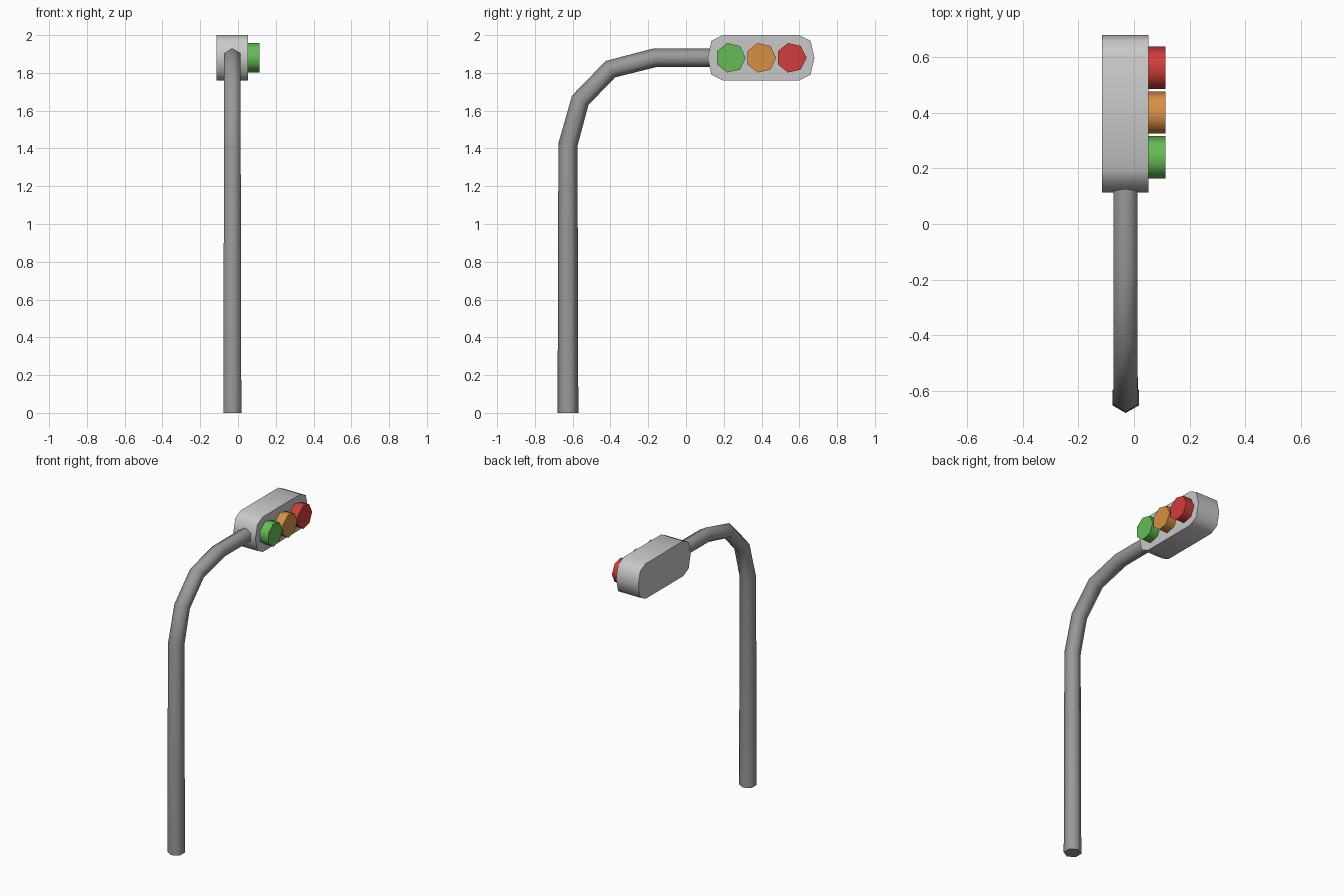
import bpy
import bmesh
import math
from mathutils import Vector

old = bpy.data.objects.get("Cube")
if old:
    bpy.data.objects.remove(old, do_unlink=True)


def material(name, rgb):
    mat = bpy.data.materials.new(name)
    mat.use_nodes = True
    colour = (*rgb, 1)
    mat.diffuse_color = colour
    mat.node_tree.nodes["Principled BSDF"].inputs["Base Color"].default_value = colour
    return mat


def loft(name, rings, mat, angle=65):
    """Skin a list of matching rings, cap both ends and shade smoothly."""
    bm = bmesh.new()
    loops = [[bm.verts.new(p) for p in ring] for ring in rings]
    count = len(loops[0])
    for a, b in zip(loops, loops[1:]):
        for i in range(count):
            j = (i + 1) % count
            bm.faces.new((a[i], a[j], b[j], b[i]))
    bm.faces.new(loops[0])
    bm.faces.new(loops[-1])
    bmesh.ops.recalc_face_normals(bm, faces=bm.faces[:])
    mesh = bpy.data.meshes.new(name)
    bm.to_mesh(mesh)
    bm.free()
    mesh.materials.append(mat)
    obj = bpy.data.objects.new(name, mesh)
    bpy.context.collection.objects.link(obj)
    bpy.ops.object.select_all(action="DESELECT")
    obj.select_set(True)
    bpy.context.view_layer.objects.active = obj
    bpy.ops.object.shade_smooth_by_angle(angle=math.radians(angle))
    return obj


def prism(name, outline, x0, x1, mat):
    """Extrude a (y, z) outline along x."""
    return loft(name, [[(x, y, z) for y, z in outline] for x in (x0, x1)], mat)


# Tapered hexagonal pole bending over into the arm
POLE_X = -0.03
path = [Vector((POLE_X, y, z)) for y, z in (
    (-0.625, 0), (-0.625, 1.42), (-0.56, 1.655),
    (-0.4, 1.82), (-0.165, 1.88), (0.13, 1.88))]
radii = (0.055, 0.051, 0.05, 0.05, 0.05, 0.05)
side = Vector((1, 0, 0))
rings = []
for i, (centre, radius) in enumerate(zip(path, radii)):
    before = (centre - path[i - 1]).normalized() if i else None
    after = (path[i + 1] - centre).normalized() if i + 1 < len(path) else None
    tangent = ((before or after) + (after or before)).normalized()
    out = side.cross(tangent)
    rings.append([centre + radius * (out * math.cos(k * math.pi / 3)
                                     + side * math.sin(k * math.pi / 3))
                  for k in range(6)])
loft("pole", rings, material("pole grey", (0.32, 0.32, 0.32)))

# Signal housing with chamfered round ends
MID_Y, MID_Z = 0.397, 1.88
quarter = [(0.283, 0), (0.262, 0.09), (0.203, 0.12)]
upper = quarter + [(-y, z) for y, z in reversed(quarter)]
outline = upper + [(y, -z) for y, z in reversed(upper[1:-1])]
prism("signal_housing", [(MID_Y + y, MID_Z + z) for y, z in outline],
      -0.115, 0.052, material("housing grey", (0.58, 0.58, 0.58)))

# Seven-sided lamps
lamps = (("green", (0.13, 0.5, 0.09)),
         ("amber", (0.68, 0.28, 0.06)),
         ("red", (0.64, 0.045, 0.045)))
for i, (name, rgb) in enumerate(lamps):
    y = MID_Y + (i - 1) * 0.161
    ring = [(y + 0.08 * math.cos(k * math.tau / 7),
             MID_Z + 0.08 * math.sin(k * math.tau / 7)) for k in range(7)]
    prism(name + "_lamp", ring, 0.045, 0.114, material("lamp " + name, rgb))
